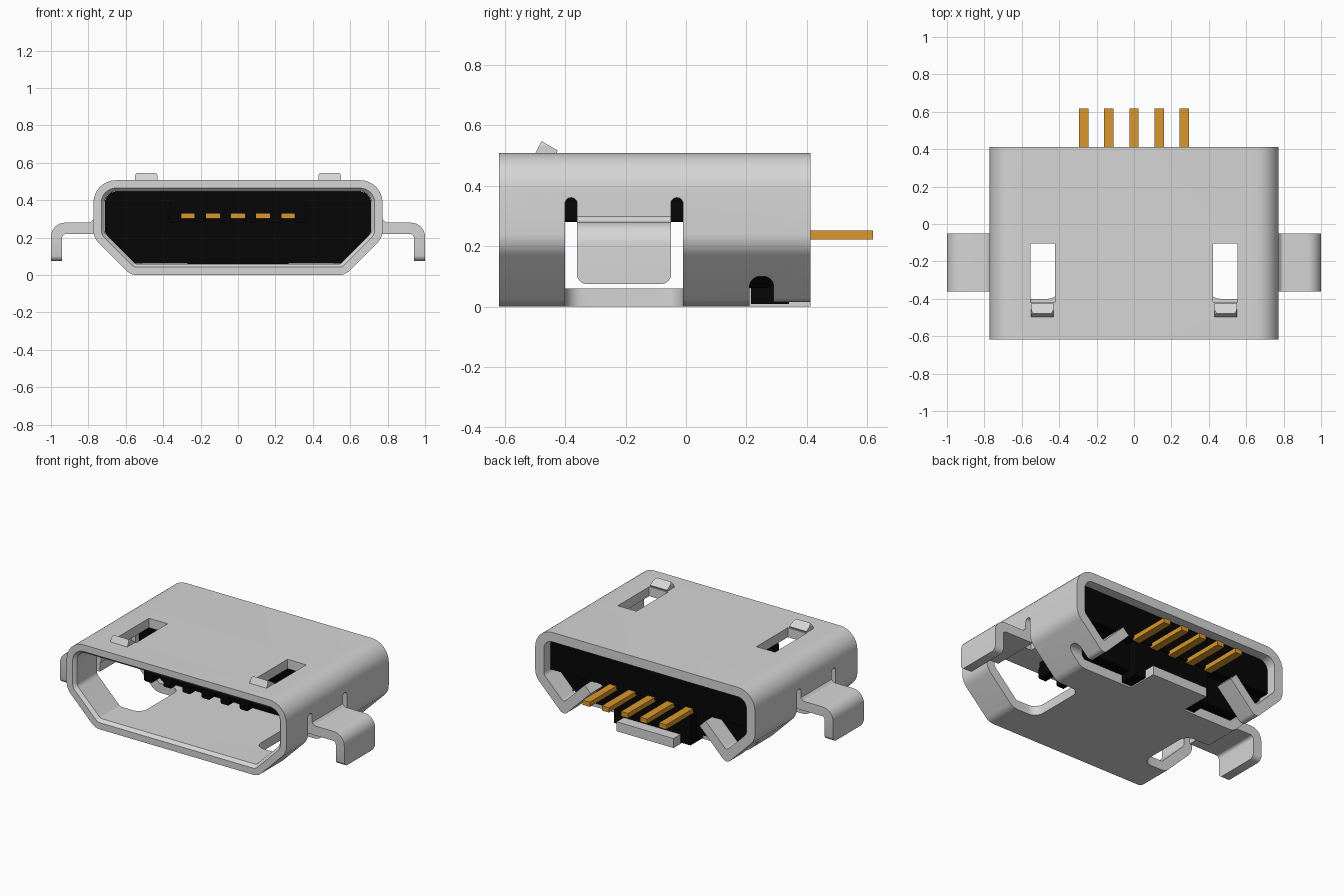
import bpy, bmesh, math
from mathutils import Vector

cube = bpy.data.objects.get("Cube")
if cube:
    bpy.data.objects.remove(cube, do_unlink=True)


def material(name, rgb):
    m = bpy.data.materials.new(name)
    m.use_nodes = True
    m.diffuse_color = (*rgb, 1)
    m.node_tree.nodes["Principled BSDF"].inputs["Base Color"].default_value = (*rgb, 1)
    return m


METAL = material("grey_metal", (0.67, 0.67, 0.67))
BLACK = material("black_plastic", (0.0018, 0.0018, 0.0018))
GOLD = material("gold_contact", (0.69, 0.31, 0.025))


def rounded(corners, inset=0.0, steps=8):
    """Outline through (a, b, radius) corners, moved inward by inset."""
    pts = [Vector(c[:2]) for c in corners]
    out = []
    for i, p in enumerate(pts):
        d1 = (p - pts[i - 1]).normalized()
        d2 = (pts[(i + 1) % len(pts)] - p).normalized()
        n1, n2 = Vector((-d1.y, d1.x)), Vector((-d2.y, d2.x))
        p = p + (n1 + n2) * inset / (1 + n1.dot(n2))
        turn = d1.angle_signed(d2) * -1
        side = 1 if turn > 0 else -1
        r = corners[i][2]
        r = max(r - inset * side, 0.004) if r else 0
        if r == 0:
            out.append(p)
            continue
        centre = p - d1 * r * math.tan(abs(turn) / 2) + n1 * r * side
        start = -n1 * r * side
        for k in range(steps + 1):
            a = turn * k / steps
            c, s = math.cos(a), math.sin(a)
            out.append(centre + Vector((start.x * c - start.y * s, start.x * s + start.y * c)))
    return out


def place(p, t, axis):
    return {"x": (t, p[0], p[1]), "y": (p[0], t, p[1]), "z": (p[0], p[1], t)}[axis]


def finish(name, bm, mat):
    bmesh.ops.recalc_face_normals(bm, faces=bm.faces)
    me = bpy.data.meshes.new(name)
    bm.to_mesh(me)
    bm.free()
    ob = bpy.data.objects.new(name, me)
    bpy.context.collection.objects.link(ob)
    if mat:
        me.materials.append(mat)
    return ob


def loft(name, rings, mat, closed=False):
    bm = bmesh.new()
    rows = [[bm.verts.new(v) for v in ring] for ring in rings]
    n = len(rows[0])
    pairs = list(zip(rows, rows[1:])) + ([(rows[-1], rows[0])] if closed else [])
    for a, b in pairs:
        for i in range(n):
            bm.faces.new((a[i], a[(i + 1) % n], b[(i + 1) % n], b[i]))
    if not closed:
        bm.faces.new(rows[0])
        bm.faces.new(rows[-1])
    return finish(name, bm, mat)


def prism(name, outline, axis, a, b, mat=None):
    return loft(name, [[place(p, t, axis) for p in outline] for t in (a, b)], mat)


def rect(a0, a1, b0, b1, r=0.0):
    return rounded([(a0, b0, r), (a1, b0, r), (a1, b1, r), (a0, b1, r)])


def box(name, x0, x1, y0, y1, z0, z1, mat=None):
    return prism(name, rect(x0, x1, y0, y1), "z", z0, z1, mat)


def smooth(ob):
    bpy.ops.object.select_all(action="DESELECT")
    ob.select_set(True)
    bpy.context.view_layer.objects.active = ob
    bpy.ops.object.shade_smooth_by_angle(angle=math.radians(30))


def cut(ob, cutter, operation="DIFFERENCE"):
    cutter.hide_render = True
    mod = ob.modifiers.new("cut", "BOOLEAN")
    mod.operation, mod.solver, mod.object = operation, "EXACT", cutter
    bpy.context.view_layer.objects.active = ob
    bpy.ops.object.modifier_apply(modifier=mod.name)
    bpy.data.objects.remove(cutter, do_unlink=True)


# Sheet metal shell with a chamfered mouth
FRONT, BACK, WALL = -0.618, 0.411, 0.06
PROFILE = [(-0.573, 0, 0.08), (0.573, 0, 0.08), (0.773, 0.2, 0.1),
           (0.773, 0.507, 0.12), (-0.773, 0.507, 0.12), (-0.773, 0.2, 0.1)]


def ring(inset, y):
    return [place(p, y, "y") for p in rounded(PROFILE, inset)]


shell = loft("shell", [ring(0, FRONT), ring(0, BACK), ring(WALL, BACK),
                       ring(WALL, FRONT + 0.02), ring(0.042, FRONT)], METAL, closed=True)

for s in (1, -1):
    # Side window reaching into the floor, with relief slots beside the leg
    floor_cut = rect(0.4, 1.0, -0.4, -0.01, 0.06)
    cut(shell, prism("window_cutter", [(p[0] * s, p[1]) for p in floor_cut], "z", -0.1, 0.28))
    for y0, y1 in ((-0.4, -0.36), (-0.05, -0.01)):
        cut(shell, prism("slot_cutter", rect(y0, y1, 0.2, 0.36, 0.0195), "x", 0.66 * s, 0.9 * s))
    # Latch opening in the top
    cut(shell, box("latch_cutter", 0.422 * s, 0.553 * s, -0.42, -0.105, 0.4, 0.6))
    # Arched rear notch and the gap beside the rear floor plate
    cut(shell, prism("notch_cutter", rect(0.21, 0.29, -0.1, 0.1, 0.035), "x", 0.2 * s, 0.85 * s))
    cut(shell, box("floor_cutter", 0.2 * s, 0.6 * s, 0.25, 0.5, -0.1, 0.13))
smooth(shell)

for s, side in ((1, "left"), (-1, "right")):
    # Mounting leg: out from the wall, then down
    leg_path = [(0.72, 0.22, 0), (0.94, 0.22, 0.02), (0.94, 0.075, 0),
                (1.0, 0.075, 0), (1.0, 0.28, 0.075), (0.79, 0.28, 0.02),
                (0.77, 0.3, 0), (0.72, 0.3, 0)]
    leg = prism(side + "_mounting_leg", [(p[0] * s, p[1]) for p in rounded(leg_path)],
                "y", -0.36, -0.05, METAL)
    trim = prism("leg_trim", rect(-0.361, -0.049, 0.074, 0.5, 0.035), "x", 0.6 * s, 1.1 * s)
    cut(leg, trim, "INTERSECT")
    smooth(leg)
    # Rear flap folded up into the shell
    flap = rounded([(0.6, 0.027, 0), (0.6, 0.112, 0), (0.573, 0.085, 0.02),
                    (0.425, 0.233, 0), (0.383, 0.19, 0), (0.573, 0, 0.035)])
    smooth(prism(side + "_rear_flap", [(p[0] * s, p[1]) for p in flap], "y", 0.29, BACK, METAL))
    # Tilted latch tip with rounded top corners
    latch = [(-0.512, 0.48), (-0.442, 0.475), (-0.424, 0.516), (-0.478, 0.547)]
    tip = prism(side + "_latch", latch, "x", 0.4 * s, 0.6 * s, METAL)
    outline = rect(0.43, 0.55, 0.4, 0.548, 0.02)
    cut(tip, prism("latch_trim", [(p[0] * s, p[1]) for p in outline], "y", -0.6, -0.3), "INTERSECT")
    smooth(tip)

# Plastic insulator: main wall, rear ledge and lower foot
loft("insulator_wall", [ring(WALL + 0.001, 0.02), ring(WALL + 0.001, 0.28)], BLACK)
ledge = rounded([(-0.71, 0.235, 0), (0.71, 0.235, 0), (0.71, 0.446, 0.06), (-0.71, 0.446, 0.06)])
prism("insulator_ledge", ledge, "y", 0.27, 0.35, BLACK)
box("insulator_foot", -0.27, 0.27, 0.215, 0.34, 0.008, 0.24, BLACK)

# Tongue with ribs between the contacts
prism("tongue", rect(-0.36, 0.36, 0.33, 0.4, 0.02), "y", -0.42, 0.03, BLACK)
PITCH = 0.1345
for i in range(6):
    x = (i - 2.5) * PITCH
    prism(f"tongue_rib_{i + 1}", rect(x - 0.03, x + 0.03, 0.28, 0.35, 0.01),
          "y", -0.42, 0.03, BLACK)

# Recessed contacts in the tongue and solder pins at the rear
for i in range(5):
    x = (i - 2) * PITCH
    box(f"contact_{i + 1}", x - 0.037, x + 0.037, -0.3, 0.03, 0.303, 0.331, GOLD)
    box(f"solder_pin_{i + 1}", x - 0.025, x + 0.025, 0.34, 0.618, 0.222, 0.252, GOLD)
